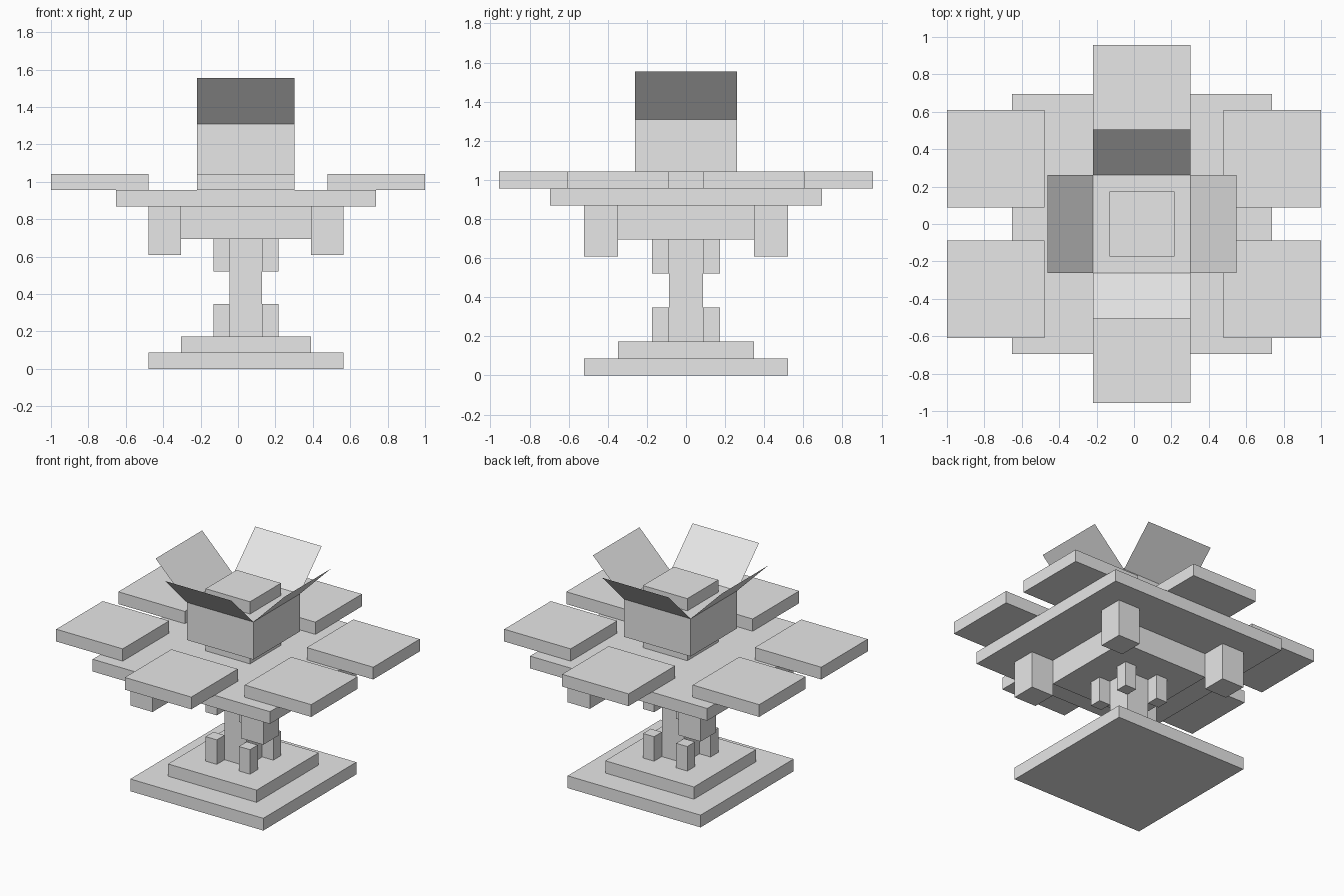
import bpy

if "Cube" in bpy.data.objects:
    bpy.data.objects.remove(bpy.data.objects["Cube"], do_unlink=True)

# One plain grey for everything
grey = bpy.data.materials.new("plain_grey")
grey.use_nodes = True
grey.diffuse_color = (0.8, 0.8, 0.8, 1)
grey.node_tree.nodes["Principled BSDF"].inputs["Base Color"].default_value = (0.8, 0.8, 0.8, 1)

U = 0.0869   # module that every size is a multiple of
CX = 0.042   # axis of the pedestal and box


def mesh_object(name, verts, faces):
    mesh = bpy.data.meshes.new(name)
    mesh.from_pydata(verts, [], faces)
    mesh.materials.append(grey)
    obj = bpy.data.objects.new(name, mesh)
    bpy.context.collection.objects.link(obj)
    return obj


def block(name, x, y, half_x, half_y, z0, z1):
    """Box centred on x, y between two heights given in modules."""
    verts = [(x + sx * half_x, y + sy * half_y, z * U)
             for z in (z0, z1) for sx, sy in ((-1, -1), (1, -1), (1, 1), (-1, 1))]
    faces = [(3, 2, 1, 0), (4, 5, 6, 7)]
    faces += [(i, (i + 1) % 4, (i + 1) % 4 + 4, i + 4) for i in range(4)]
    return mesh_object(name, verts, faces)


def centred(name, half, z0, z1):
    return block(name, CX, 0, half * U, half * U, z0, z1)


def corners(name, offset, half, z0, z1):
    """Four square posts around the axis."""
    for sx, side in ((-1, "right"), (1, "left")):
        for sy, end in ((-1, "front"), (1, "back")):
            block(f"{name}_{end}_{side}", CX + sx * offset * U, sy * offset * U,
                  half * U, half * U, z0, z1)


# Stepped base and column
centred("base_slab", 6, 0, 1)
centred("base_step", 4, 1, 2)
centred("column", 1, 2, 8)
corners("lower_post", 1.5, 0.5, 2, 4)
corners("upper_post", 1.5, 0.5, 6, 8)

# Table with its support and hanging corner blocks
centred("table_support", 4, 8, 10)
corners("hanging_block", 5, 1, 7, 10)
centred("table_top", 8, 10, 11)

# Six square plates around the table
P = 3 * U
for sy, end in ((-1, "front"), (1, "back")):
    block(f"plate_{end}", CX, sy * 8 * U, P, P, 11, 12)
    for sx, side in ((-1, "right"), (1, "left")):
        block(f"plate_{end}_{side}", sx * (1 - P), sy * 4 * U, P, P, 11, 12)

# Box on a small foot, with a block on top
RIM = 15.07
centred("box_foot", 2, 11, 12)
centred("box_body", 3, 12, RIM)
centred("box_top_block", 2, RIM, RIM + 1)

# Four thin flaps opening outwards at 45 degrees
FLAP = 0.245
for name, dx, dy in (("front", 0, -1), ("back", 0, 1), ("left", 1, 0), ("right", -1, 0)):
    points = []
    for out, side in ((0, -1), (0, 1), (1, 1), (1, -1)):
        reach = P + out * FLAP
        points.append((CX + dx * reach - dy * side * P,
                       dy * reach + dx * side * P,
                       RIM * U + out * FLAP))
    mesh_object(f"box_flap_{name}", points, [(3, 2, 1, 0)])
